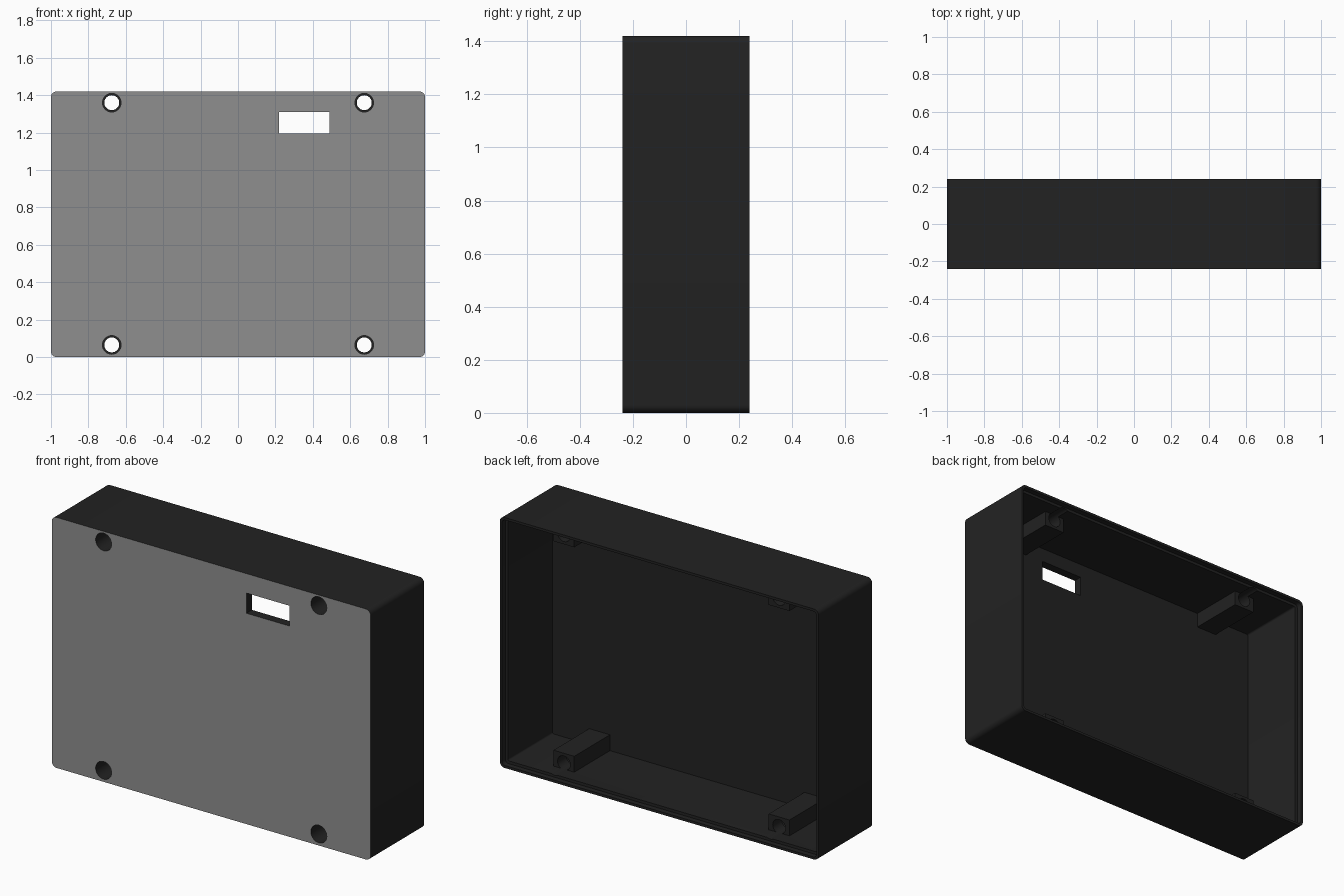
import bpy, bmesh, math
from mathutils import Matrix

if "Cube" in bpy.data.objects:
    bpy.data.objects.remove(bpy.data.objects["Cube"])

H, D = 1.42, 0.24            # height and half depth of the case
FLOOR = -0.19                # inner side of the front panel
WALL, LIP = 0.03, 0.014      # wall thickness, thinner rim at the open back


def material(name, value):
    m = bpy.data.materials.new(name)
    m.diffuse_color = (value, value, value, 1)
    m.use_nodes = True
    m.node_tree.nodes["Principled BSDF"].inputs["Base Color"].default_value = m.diffuse_color
    return m


dark = material("charcoal plastic", 0.016)
grey = material("grey panel", 0.275)


def add(name, bm):
    bmesh.ops.recalc_face_normals(bm, faces=bm.faces)
    mesh = bpy.data.meshes.new(name)
    bm.to_mesh(mesh)
    bm.free()
    ob = bpy.data.objects.new(name, mesh)
    bpy.context.collection.objects.link(ob)
    mesh.materials.append(dark)
    mesh.materials.append(grey)
    return ob


def block(name, x0, x1, y0, y1, z0, z1, radius=0):
    """Box with optional rounding of the four edges that run along y."""
    bm = bmesh.new()
    bmesh.ops.create_cube(bm, size=1)
    for v in bm.verts:
        v.co = ((x0 + x1) / 2 + v.co.x * (x1 - x0),
                (y0 + y1) / 2 + v.co.y * (y1 - y0),
                (z0 + z1) / 2 + v.co.z * (z1 - z0))
    if radius:
        edges = [e for e in bm.edges if abs(e.verts[0].co.y - e.verts[1].co.y) > 0.01]
        bmesh.ops.bevel(bm, geom=edges, offset=radius, segments=6, profile=0.5, affect='EDGES')
    return add(name, bm)


def rod(name, x, z, r, y0, y1):
    bm = bmesh.new()
    bmesh.ops.create_cone(bm, cap_ends=True, segments=32, radius1=r, radius2=r, depth=y1 - y0,
                          matrix=Matrix.Translation((x, (y0 + y1) / 2, z))
                          @ Matrix.Rotation(math.pi / 2, 4, 'X'))
    return add(name, bm)


def combine(ob, other, operation):
    mod = ob.modifiers.new(operation, 'BOOLEAN')
    mod.operation, mod.solver, mod.object = operation, 'EXACT', other
    bpy.context.view_layer.objects.active = ob
    bpy.ops.object.modifier_apply(modifier=mod.name)
    bpy.data.objects.remove(other)


# Hollow case, open at the back, with a stepped rim
case = block("case", -1, 1, -D, D, 0, H, 0.03)
combine(case, block("cavity", -1 + WALL, 1 - WALL, FLOOR, D + 0.1, WALL, H - WALL, 0.01), 'DIFFERENCE')
combine(case, block("rim_step", -1 + LIP, 1 - LIP, D - 0.03, D + 0.1, LIP, H - LIP, 0.02), 'DIFFERENCE')

# Four screw posts on the inside
spots = [(x, z) for x in (-0.675, 0.675) for z in (0.065, H - 0.06)]
for x, z in spots:
    z0, z1 = (0.015, 0.12) if z < 0.5 else (H - 0.115, H - 0.015)
    combine(case, block("post", x - 0.065, x + 0.065, FLOOR - 0.02, 0.13, z0, z1), 'UNION')

# Screw holes with wider recesses from the front
for x, z in spots:
    combine(case, rod("screw_hole", x, z, 0.04, -D - 0.1, D + 0.1), 'DIFFERENCE')
    combine(case, rod("screw_recess", x, z, 0.05, -D - 0.1, 0.05), 'DIFFERENCE')

# Switch opening in the front panel
combine(case, block("opening", 0.22, 0.49, -D - 0.1, FLOOR + 0.05, 1.195, 1.31), 'DIFFERENCE')

# Grey front surface, dark everywhere else
for p in case.data.polygons:
    p.material_index = int(p.normal.y < -0.9 and p.center.y < -D + 0.005)

bpy.ops.object.select_all(action='DESELECT')
case.select_set(True)
bpy.context.view_layer.objects.active = case
bpy.ops.object.shade_smooth_by_angle(angle=math.radians(30))
